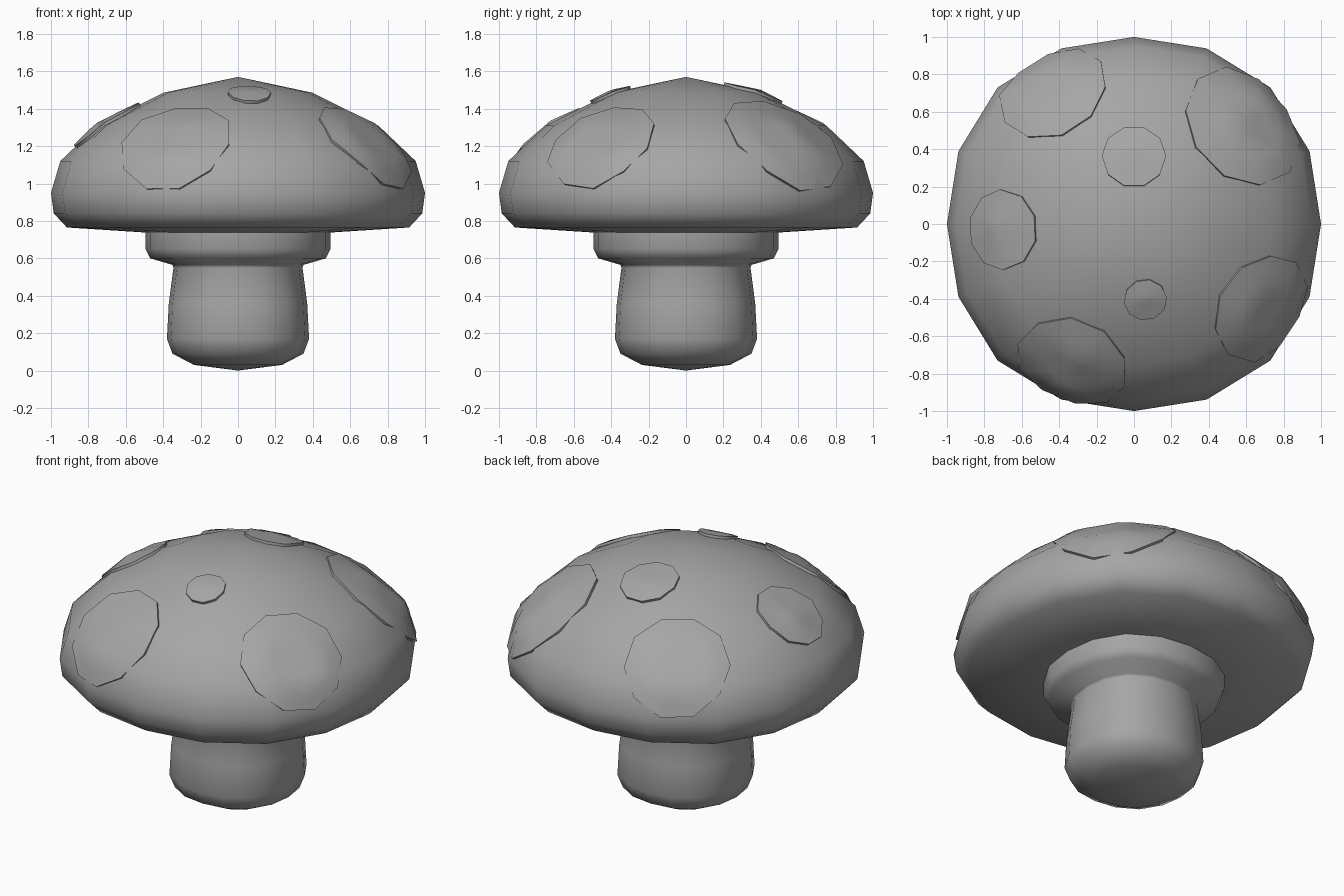
import bpy, bmesh, math
from mathutils import Vector

old = bpy.data.objects.get("Cube")
if old:
    bpy.data.objects.remove(old)

grey = bpy.data.materials.new("plain_grey")
grey.use_nodes = True
COLOUR = (0.38, 0.38, 0.38, 1)
grey.diffuse_color = COLOUR
grey.node_tree.nodes["Principled BSDF"].inputs["Base Color"].default_value = COLOUR


def make_object(name, bm):
    mesh = bpy.data.meshes.new(name)
    bm.to_mesh(mesh)
    bm.free()
    mesh.materials.append(grey)
    obj = bpy.data.objects.new(name, mesh)
    bpy.context.collection.objects.link(obj)
    bpy.ops.object.select_all(action='DESELECT')
    obj.select_set(True)
    bpy.context.view_layer.objects.active = obj
    return obj


def lathe(profile, sides):
    """Revolve (radius, z, squareness) points; radius 0 makes a pole.
    Squareness pushes the four diagonals outward."""
    bm = bmesh.new()
    rings = []
    for r, z, square in profile:
        ring = []
        for i in range(sides if r > 0 else 1):
            a = math.tau * i / sides
            d = r * (1 + square * math.sin(2 * a) ** 2)
            ring.append(bm.verts.new((d * math.cos(a), d * math.sin(a), z)))
        rings.append(ring)
    for a, b in zip(rings, rings[1:]):
        for i in range(sides):
            j = (i + 1) % sides
            corners = [a[i % len(a)], b[i % len(b)], b[j % len(b)], a[j % len(a)]]
            bm.faces.new(list(dict.fromkeys(corners)))
    return bm


def soft_body(name, points, square):
    obj = make_object(name, lathe([(r, z, square) for r, z in points], 16))
    bpy.ops.object.shade_smooth_by_angle(angle=math.radians(80))
    return obj


# Cap: domed top, rounded rim, shallow underside
cap = soft_body("cap", [(0, 1.57), (0.4, 1.485), (0.75, 1.31), (0.95, 1.12), (1, 0.95),
                        (0.985, 0.84), (0.915, 0.765), (0.45, 0.735), (0, 0.73)], 0.032)

# Stem with the collar under the cap
soft_body("stem", [(0, 0.76), (0.495, 0.76), (0.495, 0.65), (0.47, 0.6), (0.35, 0.565),
                   (0.345, 0.55), (0.37, 0.36), (0.38, 0.17), (0.35, 0.09),
                   (0.235, 0.03), (0, 0)], 0.045)

# Raised spots: name, centre, facing direction, radius
spots = [
    ("front_right_spot", (-0.325, -0.73, 1.19), (-0.25, -0.62, 0.76), 0.305),
    ("front_left_spot", (0.675, -0.445, 1.2), (0.53, -0.45, 0.74), 0.3),
    ("back_left_spot", (0.58, 0.52, 1.22), (0.42, 0.45, 0.80), 0.345),
    ("back_right_spot", (-0.43, 0.70, 1.2), (-0.38, 0.55, 0.75), 0.3),
    ("right_spot", (-0.70, -0.03, 1.315), (-0.57, -0.02, 0.82), 0.213),
    ("back_top_spot", (0, 0.36, 1.485), (0, 0.32, 0.95), 0.17),
    ("front_top_spot", (0.06, -0.4, 1.465), (0.04, -0.32, 0.94), 0.115),
]
for name, centre, facing, radius in spots:
    rings = [(radius * k / 5, 0, 0) for k in range(6)]
    spot = make_object(name, lathe(rings, 10))
    spot.location = centre
    spot.rotation_euler = Vector(facing).to_track_quat('Z', 'Y').to_euler()
    # Lay the disc on the cap, then give it thickness
    wrap = spot.modifiers.new("lay_on_cap", 'SHRINKWRAP')
    wrap.target = cap
    wrap.wrap_method = 'PROJECT'
    wrap.wrap_mode = 'ABOVE_SURFACE'
    wrap.use_project_z = True
    wrap.use_negative_direction = True
    wrap.use_positive_direction = True
    wrap.offset = 0.016
    solid = spot.modifiers.new("thickness", 'SOLIDIFY')
    solid.thickness = 0.03
    solid.offset = -1
    bpy.ops.object.convert(target='MESH')
    bpy.ops.object.shade_smooth_by_angle(angle=math.radians(45))
